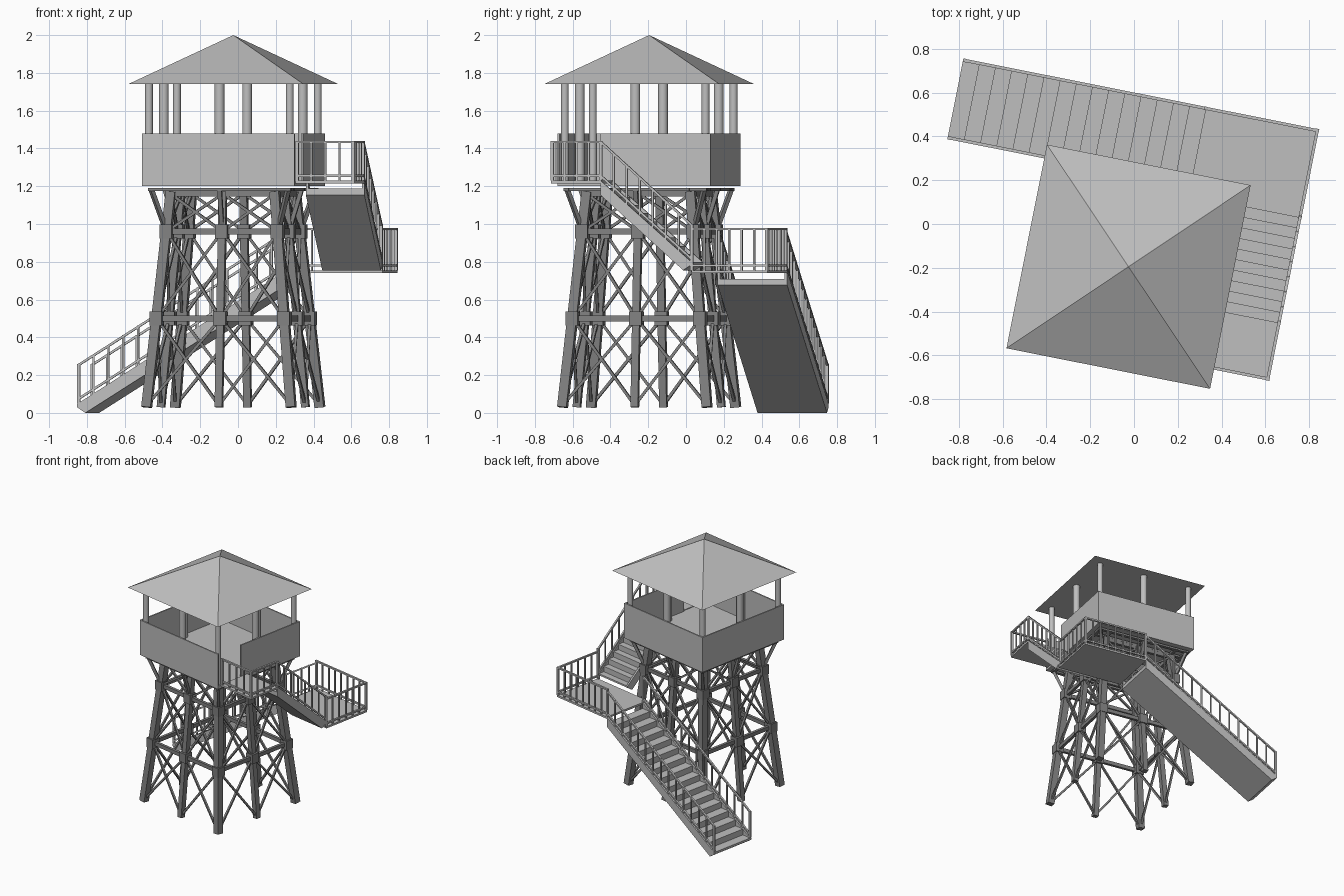
import bpy, bmesh, math
from mathutils import Vector, Matrix

if "Cube" in bpy.data.objects:
    bpy.data.objects.remove(bpy.data.objects["Cube"])

# whole tower is turned about z; everything is modelled in its own square frame
FRAME = Matrix.Translation((-0.025, -0.195, 0)) @ Matrix.Rotation(math.radians(-11.25), 4, 'Z')


def material(name, v):
    m = bpy.data.materials.new(name)
    m.diffuse_color = (v, v, v, 1)
    m.use_nodes = True
    m.node_tree.nodes["Principled BSDF"].inputs["Base Color"].default_value = m.diffuse_color
    return m


LIGHT = material("light grey", 0.52)
DARK = material("dark grey", 0.22)


def finish(bm, name, mat):
    bmesh.ops.recalc_face_normals(bm, faces=bm.faces)
    bm.transform(FRAME)
    me = bpy.data.meshes.new(name)
    bm.to_mesh(me)
    bm.free()
    me.materials.append(mat)
    ob = bpy.data.objects.new(name, me)
    bpy.context.collection.objects.link(ob)
    return ob


def box(bm, lo, hi):
    lo, hi = Vector(lo), Vector(hi)
    m = Matrix.Translation((lo + hi) / 2) @ Matrix.Diagonal((*(hi - lo), 1))
    bmesh.ops.create_cube(bm, size=1, matrix=m)


def bar(bm, a, b, w, h=None):
    """Square bar from a to b."""
    a, b = Vector(a), Vector(b)
    d = (b - a).normalized()
    ref = Vector((0, 1, 0)) if abs(d.z) > 0.93 else Vector((0, 0, 1))
    side = d.cross(ref).normalized()
    up = side.cross(d)
    m = Matrix((side * w, up * (h or w), b - a)).transposed().to_4x4()
    bmesh.ops.create_cube(bm, size=1, matrix=Matrix.Translation((a + b) / 2) @ m)


def prism(bm, pts, offset):
    """Flat outline pushed out along offset."""
    f = bm.faces.new([bm.verts.new(p) for p in pts])
    r = bmesh.ops.extrude_face_region(bm, geom=[f], use_keep_orig=True)
    bmesh.ops.translate(bm, vec=offset, verts=[v for v in r["geom"] if isinstance(v, bmesh.types.BMVert)])


# corner and middle positions round the square, in order
RING = [(-1, -1), (0, -1), (1, -1), (1, 0), (1, 1), (0, 1), (-1, 1), (-1, 0)]


def at(i, z):
    """Point on the axis of leg i at height z."""
    h = 0.39 - 0.11 * (z - 0.03) / 1.14
    x, y = RING[i % 8]
    return Vector((x * h, y * h, z))


# legs
bm = bmesh.new()
for i in range(8):
    bar(bm, at(i, 0.03), at(i, 1.17), 0.05 if i % 2 == 0 else 0.04)
finish(bm, "tower_legs", DARK)

# horizontal girts and joint plates
bm = bmesh.new()
for z in (0.50, 0.96, 1.16):
    for i in range(8):
        bar(bm, at(i, z), at(i + 1, z), 0.022, 0.03)
        if z < 1.1:
            s = 0.033
            box(bm, at(i, z) - Vector((s, s, 0.037)), at(i, z) + Vector((s, s, 0.037)))
finish(bm, "girts_and_plates", DARK)

# cross braces
bm = bmesh.new()
for z0, z1 in ((0.04, 0.50), (0.50, 0.96), (0.96, 1.16)):
    for i in range(8):
        bar(bm, at(i, z0), at(i + 1, z1), 0.015)
        bar(bm, at(i, z1), at(i + 1, z0), 0.015)
finish(bm, "cross_braces", DARK)

# flared struts and beams carrying the cabin
bm = bmesh.new()
for i, (x, y) in enumerate(RING):
    bar(bm, at(i, 0.96), (x * 0.37, y * 0.37, 1.185), 0.022)
for k in (-0.37, -0.28, 0, 0.28, 0.37):
    bar(bm, (-0.385, k, 1.183), (0.385, k, 1.183), 0.025, 0.016)
    bar(bm, (k, -0.385, 1.183), (k, 0.385, 1.183), 0.025, 0.016)
finish(bm, "floor_beams", DARK)

# cabin floor and parapet, doorway at the front end of the right side
H, T = 0.412, 0.01
bm = bmesh.new()
box(bm, (-H, -H, 1.20), (H, H, 1.225))
finish(bm, "cabin_floor", LIGHT)
bm = bmesh.new()
box(bm, (-H, -H, 1.205), (H, -H + T, 1.48))
box(bm, (-H, H - T, 1.205), (H, H, 1.48))
box(bm, (-H, -H, 1.205), (-H + T, H, 1.48))
box(bm, (H - T, -0.18, 1.205), (H, H, 1.48))
finish(bm, "cabin_walls", LIGHT)

# round roof posts
bm = bmesh.new()
for i, (x, y) in enumerate(RING):
    r = 0.021 if i % 2 == 0 else 0.026
    p = 0.411 - T - r
    bmesh.ops.create_cone(bm, cap_ends=True, segments=16, radius1=r, radius2=r, depth=0.53,
                          matrix=Matrix.Translation((x * p, y * p, 1.48)))
ob = finish(bm, "roof_posts", LIGHT)
bpy.context.view_layer.objects.active = ob
ob.select_set(True)
bpy.ops.object.shade_smooth_by_angle(angle=math.radians(40))

# pyramid roof
bm = bmesh.new()
bmesh.ops.create_cone(bm, cap_ends=True, segments=4, radius1=0.474 * math.sqrt(2), radius2=0, depth=0.26,
                      matrix=Matrix.Translation((0, 0, 1.87)) @ Matrix.Rotation(math.pi / 4, 4, 'Z'))
bmesh.ops.remove_doubles(bm, verts=bm.verts, dist=1e-4)
finish(bm, "roof", LIGHT)


def stair(name, P, run, z0, z1, n, w0, w1):
    """Stepped flight; P(s, w, z) maps distance along, across and height."""
    t, r = run / n, (z1 - z0) / (n + 1)
    bm = bmesh.new()
    under = [P(run, w0, z1 - 0.077), P(0.045, w0, z0), P(0, w0, z0 + 0.03)]
    steps = []
    for i in range(n):
        steps += [P(i * t, w0, z0 + (i + 1) * r), P((i + 1) * t, w0, z0 + (i + 1) * r)]
    prism(bm, steps + under, P(0, w1, 0) - P(0, w0, 0))
    # side stringers
    for a, b in ((w0, w0 + 0.014), (w1 - 0.014, w1)):
        pts = [P(0, a, z0 + r), P(run, a, z1), P(run, a, z1 - 0.077), P(0.045, a, z0), P(0, a, z0 + 0.03)]
        prism(bm, pts, P(0, b, 0) - P(0, a, 0))
    finish(bm, name, LIGHT)


LOW, TOP = 0.755, 1.23
stair("lower_stair", lambda s, w, z: Vector((-0.925 + s, w, z)), 1.13, 0, LOW, 15, 0.41, 0.785)
stair("upper_stair", lambda s, w, z: Vector((w, 0.374 - s, z)), 0.491, LOW, TOP, 10, 0.415, 0.731)

# landings
bm = bmesh.new()
box(bm, (0.205, 0.374, 0.74), (0.731, 0.785, LOW))
finish(bm, "middle_landing", LIGHT)
bm = bmesh.new()
box(bm, (0.412, -0.385, 1.215), (0.731, -0.117, TOP))
finish(bm, "upper_landing", LIGHT)


# railings
def rail(bm, a, b, h, gap=0.068):
    a, b = Vector(a), Vector(b)
    n = max(1, round((b - a).xy.length / gap))
    for i in range(n + 1):
        p = a.lerp(b, i / n)
        bar(bm, p, p + Vector((0, 0, h)), 0.016 if i in (0, n) else 0.010)
    for z in (0.025, h - 0.006):
        o = Vector((0, 0, z))
        bar(bm, a + o, b + o, 0.014, 0.012)


bm = bmesh.new()
for v in (0.417, 0.778):
    rail(bm, (-0.917, v, 0.05), (0.205, v, LOW), 0.21, 0.08)
finish(bm, "lower_stair_railings", LIGHT)

bm = bmesh.new()
rail(bm, (0.205, 0.778, LOW), (0.724, 0.778, LOW), 0.225)
rail(bm, (0.724, 0.778, LOW), (0.724, 0.374, LOW), 0.225)
finish(bm, "middle_landing_railing", LIGHT)

bm = bmesh.new()
rail(bm, (0.724, 0.374, LOW + 0.035), (0.724, -0.117, TOP), 0.21)
finish(bm, "upper_stair_railing", LIGHT)

bm = bmesh.new()
rail(bm, (0.724, -0.117, TOP), (0.724, -0.378, TOP), 0.21)
rail(bm, (0.724, -0.378, TOP), (0.42, -0.378, TOP), 0.21)
finish(bm, "upper_landing_railing", LIGHT)
